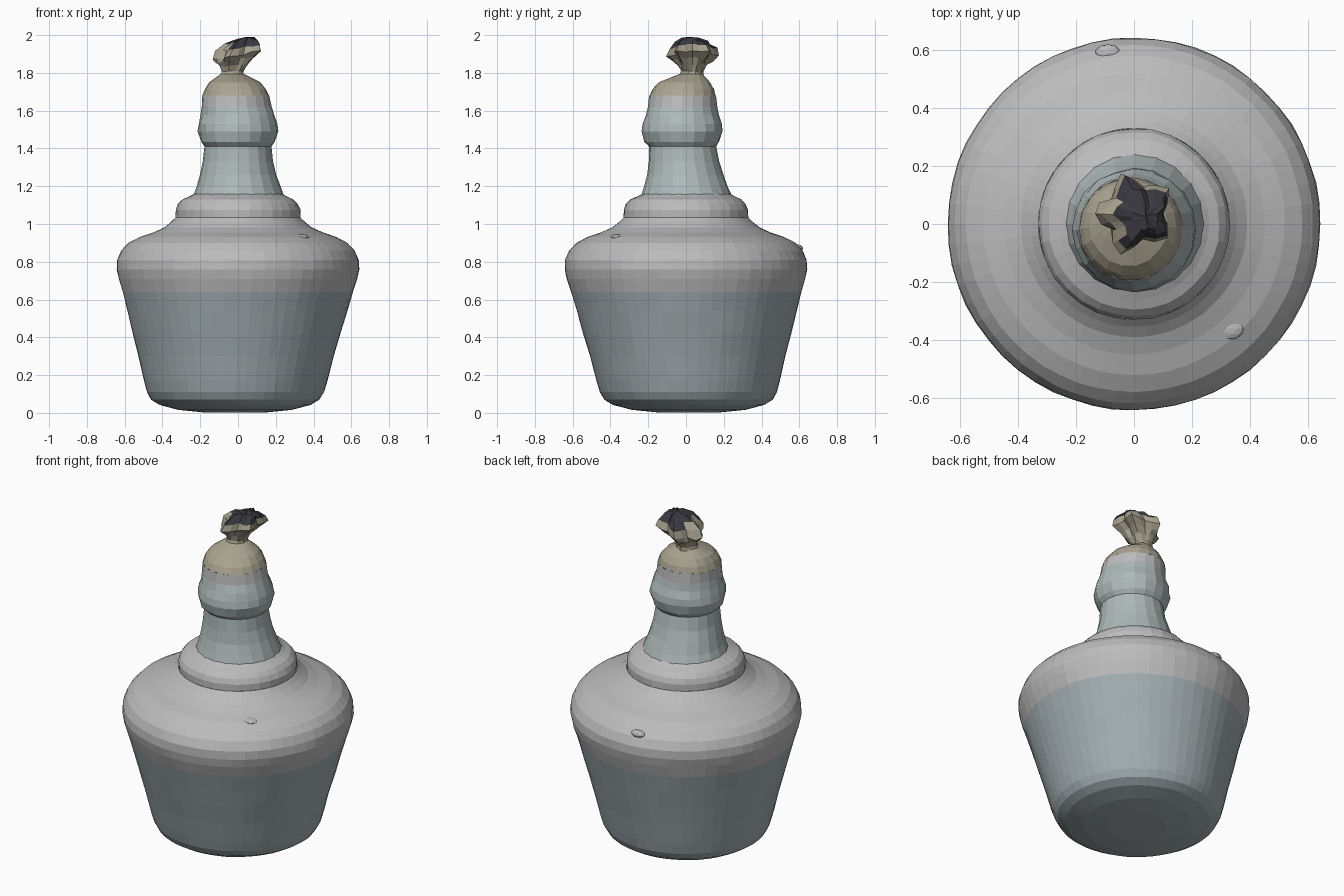
import bpy, bmesh, random
from math import sin, cos, pi

random.seed(4)


def material(name, rgb):
    m = bpy.data.materials.new(name)
    m.diffuse_color = (*rgb, 1)
    return m


GREY = material("pale_grey", (0.50, 0.50, 0.50))
BLUE = material("blue_grey", (0.36, 0.42, 0.44))
NECK = material("neck_blue_grey", (0.43, 0.49, 0.49))
TAN = material("tan_cloth", (0.40, 0.37, 0.28))
DARK = material("charred_cloth", (0.04, 0.04, 0.05))


def loft(name, rings, mats, sides, jitter=0.0, shape=None, cap=(False, False)):
    """Skin rings of (radius, z, centre x, centre y); mats maps height to material."""
    bm = bmesh.new()
    loops = []
    for k, (r, z, cx, cy) in enumerate(rings):
        loop = []
        edge = k in (0, len(rings) - 1)
        for i in range(sides):
            a = 2 * pi * i / sides
            rr, dz = shape(a, k) if shape else (1, 0)
            rr *= r * (1 + (0 if edge else random.uniform(-jitter, jitter)))
            loop.append(bm.verts.new((cx + rr * cos(a), cy + rr * sin(a), z + dz)))
        loops.append(loop)
    for lo, hi in zip(loops, loops[1:]):
        for i in range(sides):
            j = (i + 1) % sides
            bm.faces.new((lo[i], lo[j], hi[j], hi[i]))
    for flag, loop, ring, dz in ((cap[0], loops[0], rings[0], 0), (cap[1], loops[-1], rings[-1], 0.005)):
        if flag:
            tip = bm.verts.new((ring[2], ring[3], max(0, ring[1] + dz)))
            for i in range(sides):
                bm.faces.new((loop[i], loop[(i + 1) % sides], tip))
    bmesh.ops.recalc_face_normals(bm, faces=bm.faces)
    for f in bm.faces:
        z = f.calc_center_median().z
        f.material_index = sum(z > limit for limit, _ in mats[1:])
    me = bpy.data.meshes.new(name)
    bm.to_mesh(me)
    bm.free()
    for _, m in mats:
        me.materials.append(m)
    ob = bpy.data.objects.new(name, me)
    bpy.context.collection.objects.link(ob)
    return ob


# Wide tapered vessel with a rounded shoulder, base slightly off centre
body = [(0.16, 0.002), (0.30, 0.016), (0.40, 0.042), (0.445, 0.07), (0.468, 0.11),
        (0.485, 0.17), (0.517, 0.30), (0.55, 0.42), (0.582, 0.54), (0.61, 0.64),
        (0.632, 0.71), (0.643, 0.76), (0.64, 0.81), (0.618, 0.86), (0.58, 0.90),
        (0.52, 0.932), (0.45, 0.955), (0.39, 0.982), (0.355, 1.01), (0.33, 1.035)]
vessel = loft("vessel_body",
              [(r, z, -0.016 * max(0, 1 - z / 0.7), 0.015 * max(0, 1 - z / 0.7)) for r, z in body],
              [(0, BLUE), (0.67, GREY)], 56, 0.003, cap=(True, False))

# Stepped collar on the shoulder
loft("collar", [(0.33, 1.035, 0, 0), (0.33, 1.075, 0, 0), (0.318, 1.105, 0, 0),
                (0.295, 1.13, 0, 0), (0.26, 1.145, 0, 0), (0.232, 1.16, 0.003, 0.003)],
     [(0, GREY)], 32, 0.008)

# Flared neck
loft("neck", [(0.24, 1.15, 0.003, 0.003), (0.222, 1.20, 0.003, 0), (0.203, 1.26, 0, -0.005),
              (0.187, 1.33, 0, -0.012), (0.177, 1.415, 0, -0.018)],
     [(0, NECK)], 20, 0.012)

# Bulging mouth of the bottle
loft("mouth_bulb", [(0.177, 1.41, 0, -0.018), (0.197, 1.435, 0, -0.02), (0.212, 1.49, 0, -0.02),
                    (0.208, 1.53, 0, -0.02), (0.194, 1.575, -0.003, -0.02),
                    (0.183, 1.62, -0.008, -0.02), (0.177, 1.68, -0.012, -0.018)],
     [(0, NECK), (1.6, GREY)], 20, 0.022)

# Cloth plug filling the mouth
loft("cloth_plug", [(0.177, 1.68, -0.012, -0.018), (0.163, 1.715, -0.014, -0.015),
                    (0.135, 1.75, -0.018, -0.008), (0.095, 1.775, -0.025, 0.01),
                    (0.06, 1.795, -0.03, 0.028)],
     [(0, TAN)], 18, 0.025)


# Crumpled rag: folded lobes, tilted up towards +x, charred at the top
def folds(a, k):
    spread = (0, 0.05, 0.1, 0.17, 0.2, 0.2, 0.16, 0.1)[k]
    tilt = (0, 0, 0.004, 0.014, 0.022, 0.018, 0.01, 0.005)[k]
    return (1 + spread * cos(5 * a - 5 * 0.72 + 0.12 * k) + random.uniform(-0.07, 0.07),
            tilt * cos(a) + min(k, 2) * random.uniform(-0.004, 0.003))


loft("rag_wick", [(0.062, 1.785, -0.03, 0.028), (0.058, 1.81, -0.028, 0.032),
                  (0.07, 1.84, -0.022, 0.035), (0.096, 1.868, -0.015, 0.035),
                  (0.118, 1.895, 0.0, 0.035), (0.108, 1.935, 0.012, 0.035),
                  (0.08, 1.965, 0.025, 0.032), (0.045, 1.985, 0.04, 0.025)],
     [(0, TAN), (1.94, DARK)], 20, 0.03, folds, (False, True))

# Small raised chips moulded on the vessel surface
def chip(name, loc, size):
    bpy.ops.mesh.primitive_ico_sphere_add(subdivisions=2, radius=1, location=loc)
    ob = bpy.context.object
    ob.name = name
    ob.scale = size
    ob.data.materials.append(GREY)


chip("shoulder_chip_front", (0.33, -0.36, 0.928), (0.05, 0.04, 0.018))
chip("shoulder_chip_back", (-0.09, 0.59, 0.872), (0.045, 0.03, 0.02))
